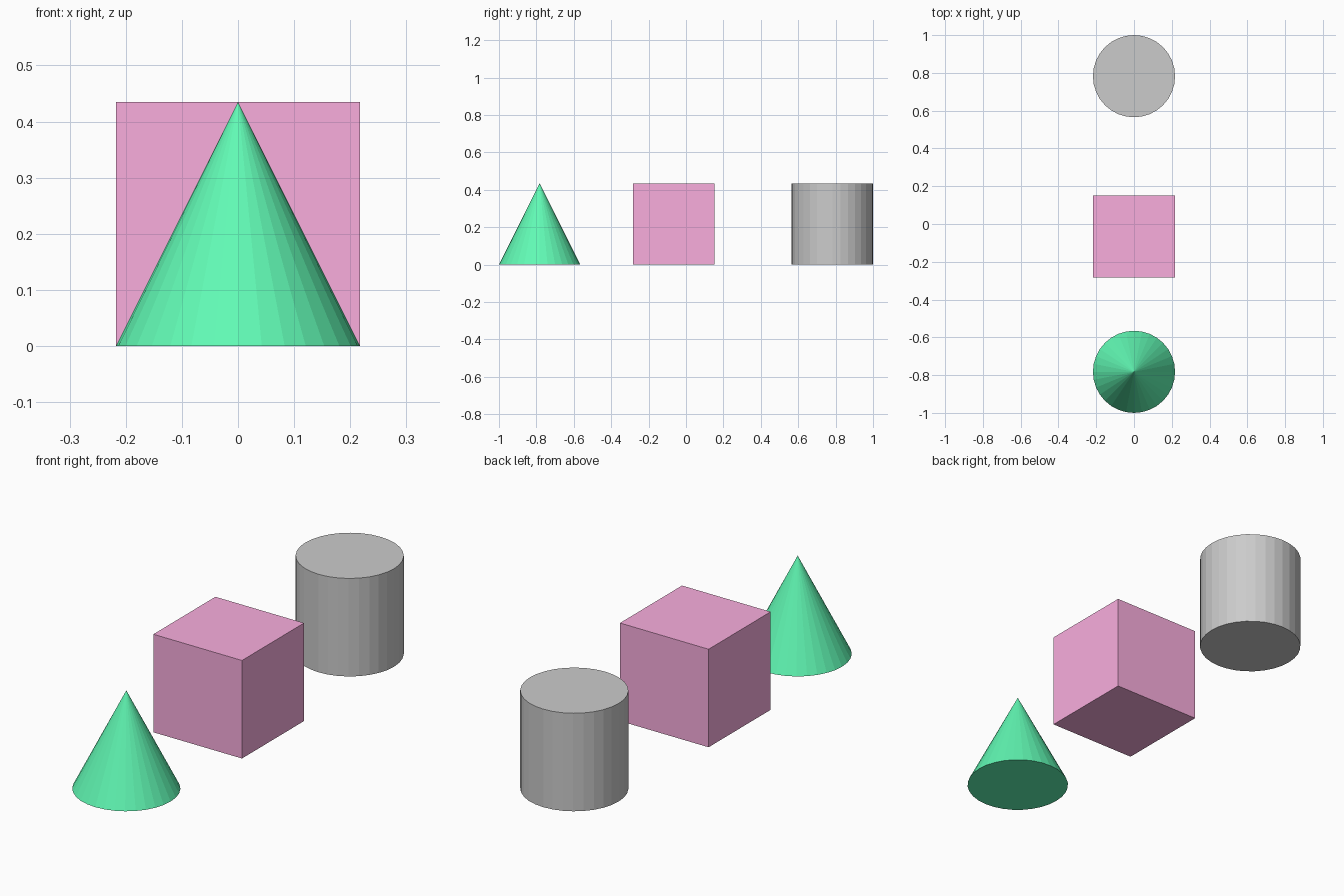
import bpy

if "Cube" in bpy.data.objects:
    bpy.data.objects.remove(bpy.data.objects["Cube"])

SIZE = 2 / 4.6          # edge length of the cube, diameter and height of the others
R, MID = SIZE / 2, SIZE / 2


def finish(name, color=None):
    obj = bpy.context.object
    obj.name = name
    if color:
        mat = bpy.data.materials.new(name + "_color")
        mat.diffuse_color = (*color, 1)
        mat.use_nodes = True
        mat.node_tree.nodes["Principled BSDF"].inputs["Base Color"].default_value = mat.diffuse_color
        obj.data.materials.append(mat)


# Green cone at the front
bpy.ops.mesh.primitive_cone_add(vertices=32, radius1=R, radius2=0, depth=SIZE,
                                location=(0, -1 + R, MID))
finish("cone", (0.12, 0.95, 0.46))

# Pink cube, slightly in front of the middle
bpy.ops.mesh.primitive_cube_add(size=SIZE, location=(0, -0.15 * SIZE, MID))
finish("cube", (0.95, 0.42, 0.73))

# Grey cylinder at the back
bpy.ops.mesh.primitive_cylinder_add(vertices=32, radius=R, depth=SIZE,
                                    location=(0, 1 - R, MID))
finish("cylinder")
